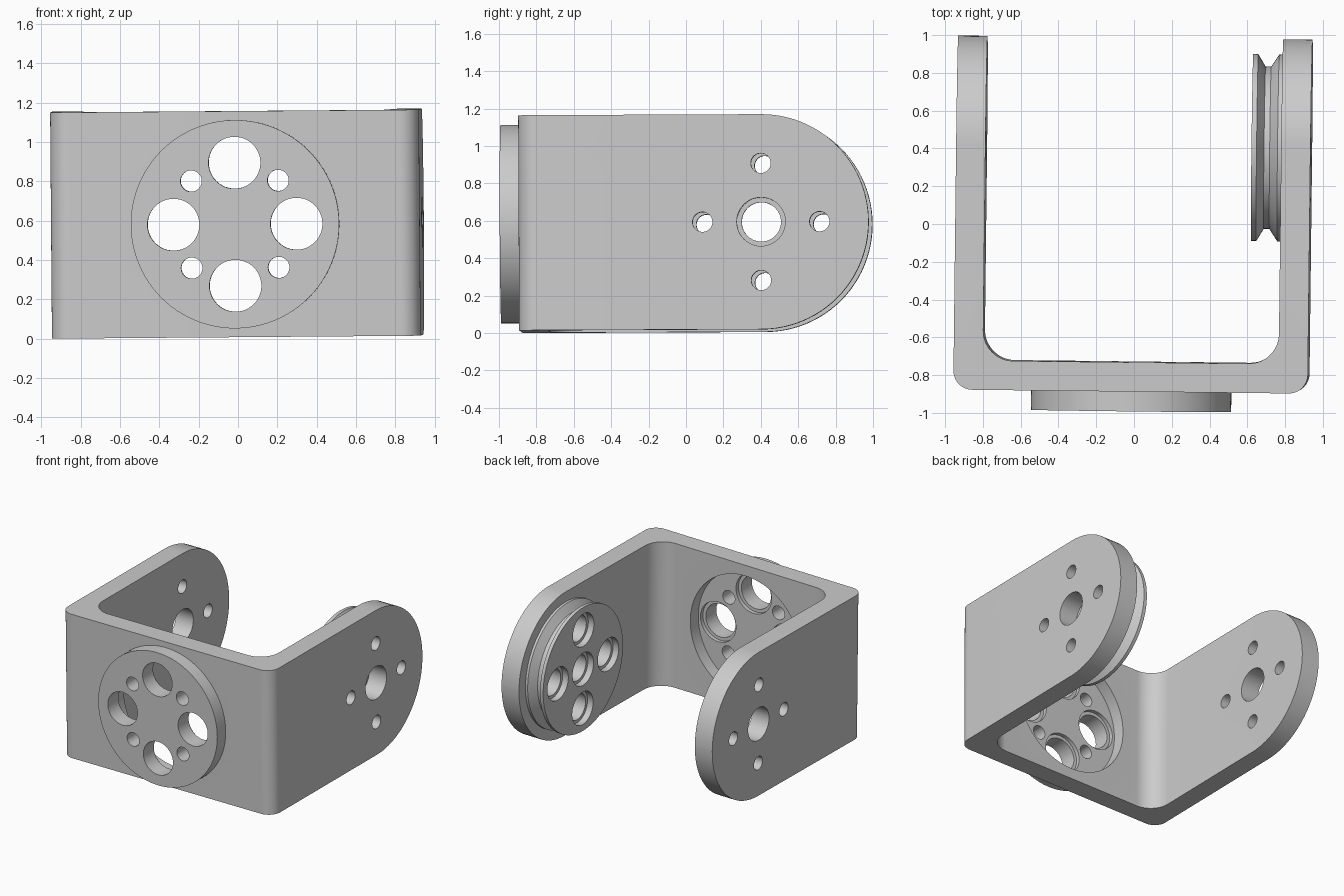
import bpy, bmesh
from math import sin, cos, pi, radians
from mathutils import Vector, Matrix, Euler

cube = bpy.data.objects.get("Cube")
if cube:
    bpy.data.objects.remove(cube)

HEIGHT, HALF_W, INNER_W = 1.15, 0.938, 0.783
FRONT, INNER_FRONT, FLANGE_FRONT = -0.885, -0.73, -0.99
PIVOT_Y, BOLT_RING = 0.412, 0.313
# The whole part stands very slightly askew
PLACE = Matrix.Translation((-0.004, 0, 0.586)) @ Euler(
    (radians(0.25), radians(-0.46), radians(-0.67))).to_matrix().to_4x4()


def finish(name, bm):
    bmesh.ops.recalc_face_normals(bm, faces=bm.faces)
    mesh = bpy.data.meshes.new(name)
    bm.to_mesh(mesh)
    bm.free()
    obj = bpy.data.objects.new(name, mesh)
    bpy.context.collection.objects.link(obj)
    return obj


def rounded(corners, steps=16):
    """Right-angled outline with filleted corners given as (u, v, radius)."""
    pts = []
    for i, (u, v, r) in enumerate(corners):
        p = Vector((u, v))
        if r == 0:
            pts.append(p)
            continue
        a = (Vector(corners[i - 1][:2]) - p).normalized()
        b = (Vector(corners[(i + 1) % len(corners)][:2]) - p).normalized()
        c = p + r * (a + b)
        for k in range(steps + 1):
            t = pi / 2 * k / steps
            pts.append(c - r * (b * cos(t) + a * sin(t)))
    return pts


def prism(name, outline, half, axis):
    """Extrude an outline symmetrically along x or z."""
    bm = bmesh.new()

    def place(p, t):
        return (t, p.x, p.y) if axis == "x" else (p.x, p.y, t)
    face = bm.faces.new([bm.verts.new(place(p, -half)) for p in outline])
    ext = bmesh.ops.extrude_face_region(bm, geom=[face])["geom"]
    bmesh.ops.translate(bm, vec=place(Vector((0, 0)), 2 * half),
                        verts=[g for g in ext if isinstance(g, bmesh.types.BMVert)])
    return finish(name, bm)


def lathe(name, profile, axis, centre=(0, 0), segs=48):
    """Revolve (radius, distance) pairs about an axis parallel to x or y."""
    bm = bmesh.new()
    rings = []
    for r, t in profile:
        ring = []
        for k in range(segs):
            a = 2 * pi * k / segs
            u, v = centre[0] + r * cos(a), centre[1] + r * sin(a)
            ring.append(bm.verts.new((t, u, v) if axis == "x" else (u, t, v)))
        rings.append(ring)
    for lo, hi in zip(rings, rings[1:]):
        for k in range(segs):
            n = (k + 1) % segs
            bm.faces.new((lo[k], lo[n], hi[n], hi[k]))
    bm.faces.new(rings[0])
    bm.faces.new(rings[-1])
    return finish(name, bm)


def boolean(obj, cutter, operation="DIFFERENCE"):
    mod = obj.modifiers.new("cut", "BOOLEAN")
    mod.operation, mod.solver, mod.object = operation, "EXACT", cutter
    bpy.context.view_layer.objects.active = obj
    bpy.ops.object.modifier_apply(modifier=mod.name)
    bpy.data.objects.remove(cutter)


def ring_spots(centre, start):
    return [(centre[0] + BOLT_RING * cos(start + k * pi / 2),
             centre[1] + BOLT_RING * sin(start + k * pi / 2)) for k in range(4)]


def bore(obj, profile, axis, centre):
    boolean(obj, lathe("bore", profile, axis, centre))


# U-shaped bracket, trimmed to round-ended arms
bracket = prism("u_bracket", rounded([
    (-HALF_W, 1.2, 0), (-HALF_W, FRONT, 0.1), (HALF_W, FRONT, 0.1), (HALF_W, 1.2, 0),
    (INNER_W, 1.2, 0), (INNER_W, INNER_FRONT, 0.16),
    (-INNER_W, INNER_FRONT, 0.16), (-INNER_W, 1.2, 0)]), 0.7, "z")
h = HEIGHT / 2
end = PIVOT_Y + h
boolean(bracket, prism("arm_outline", rounded(
    [(-1.2, -h, 0), (end, -h, h - 0.001), (end, h, h - 0.001), (-1.2, h, 0)], 24),
    1.2, "x"), "INTERSECT")

# Round flange on the front and the pocket behind it
flange = lathe("front_flange", [(0.53, FLANGE_FRONT), (0.53, FRONT)], "y", segs=96)
POCKET = INNER_FRONT - 0.1
boolean(bracket, lathe("pocket", [(0.49, POCKET), (0.49, -0.5)], "y", segs=96))

# Grooved pulley on the inside of the left arm
FACE = 0.625
pulley = lathe("pulley", [
    (0.495, FACE), (0.495, FACE + 0.027), (0.43, FACE + 0.066), (0.43, FACE + 0.096),
    (0.495, FACE + 0.138), (0.495, INNER_W)], "x", (PIVOT_Y, 0), 96)

# Holes through the front: large ones stepped from inside, small ones straight
for part in (bracket, flange):
    for spot in ring_spots((0, 0), 0):
        step = POCKET - 0.03
        bore(part, [(0.132, -1.2), (0.132, step), (0.158, step), (0.158, -0.6)], "y", spot)
    for spot in ring_spots((0, 0), pi / 4):
        bore(part, [(0.054, -1.2), (0.054, -0.6)], "y", spot)

# Pivot and bolt holes through both arms
pivot = (PIVOT_Y, 0)
bore(bracket, [(0.13, -1.2), (0.13, 1.2)], "x", pivot)
for spot in ring_spots(pivot, 0):
    bore(bracket, [(0.053, -1.2), (0.053, 1.2)], "x", spot)

# Stepped holes in the pulley
for spot in [pivot] + ring_spots(pivot, 0):
    step = FACE + 0.05
    bore(pulley, [(0.13, 0.4), (0.13, step), (0.105, step), (0.105, 1.2)], "x", spot)

# Smooth the curved walls and set the parts in place
for part in (bracket, flange, pulley):
    part.data.transform(PLACE)
    bpy.ops.object.select_all(action="DESELECT")
    part.select_set(True)
    bpy.context.view_layer.objects.active = part
    bpy.ops.object.shade_smooth_by_angle(angle=radians(25))
